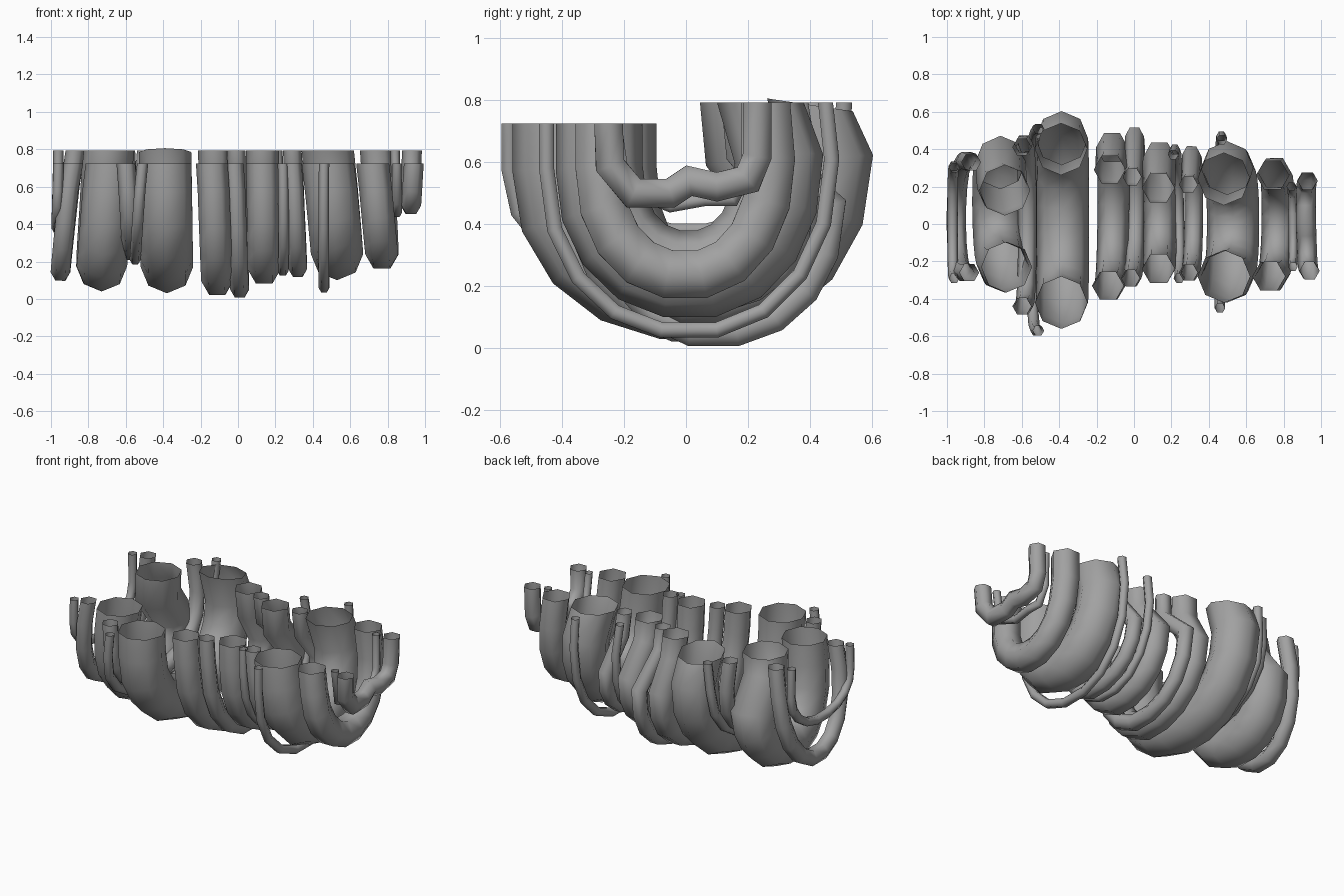
import bpy, bmesh, math
from mathutils import Vector

if "Cube" in bpy.data.objects:
    bpy.data.objects.remove(bpy.data.objects["Cube"])

grey = bpy.data.materials.new("dark_grey")
grey.diffuse_color = (0.36, 0.36, 0.36, 1)
grey.use_nodes = True
grey.node_tree.nodes["Principled BSDF"].inputs["Base Color"].default_value = grey.diffuse_color

def sweep(name, pts, r, sides, tilt=0.0):
    """Open-ended hose swept along a path that lies mostly in the YZ plane."""
    bm = bmesh.new()
    rings = []
    n = len(pts)
    for i, p in enumerate(pts):
        k = 1
        if i == 0:
            t = Vector((0, 0, -1))
        elif i == n - 1:
            t = Vector((0, -tilt, 1)).normalized()
        else:
            a, b = (p - pts[i - 1]).normalized(), (pts[i + 1] - p).normalized()
            t = (a + b).normalized()
            k = 1 / max(0.85, t.dot(a))
        u = Vector((1, 0, 0))
        u = (u - t * u.dot(t)).normalized()
        v = t.cross(u)
        ring = []
        for s in range(sides):
            an = 2 * math.pi * s / sides
            ring.append(bm.verts.new(p + u * r * math.cos(an) + v * r * k * math.sin(an)))
        rings.append(ring)
    for a, b in zip(rings, rings[1:]):
        for s in range(sides):
            q = (s + 1) % sides
            bm.faces.new((a[s], a[q], b[q], b[s]))
    bmesh.ops.recalc_face_normals(bm, faces=bm.faces)
    me = bpy.data.meshes.new(name)
    bm.to_mesh(me)
    bm.free()
    me.materials.append(grey)
    ob = bpy.data.objects.new(name, me)
    bpy.context.collection.objects.link(ob)
    for o in bpy.context.selected_objects:
        o.select_set(False)
    ob.select_set(True)
    bpy.context.view_layer.objects.active = ob
    bpy.ops.object.shade_smooth_by_angle(angle=math.radians(62))

def with_x(yz, xs):
    """Add a sideways drift: front end, belly, back end."""
    out = []
    for i, (y, z) in enumerate(yz):
        t = i / (len(yz) - 1)
        w = math.sin(math.pi * t) ** 0.8 if 0 < t < 1 else 0
        out.append(Vector((xs[0] * (1 - t) + xs[2] * t
                           + w * (xs[1] - (xs[0] + xs[2]) / 2), y, z)))
    return out

def hanging(name, r, xs, yf, ytop, ymid, zbot, tilt=0.0):
    """U-shaped hose: front leg, rounded belly, kinked back leg."""
    bulge = abs(ymid - ytop) > 0.09
    zf, zb = 0.58, 0.46 if bulge else 0.61
    zb = max(zb, zbot + r + 0.1)
    yz = [(yf, 0.725)]
    c, h, low = (yf + ymid) / 2, (ymid - yf) / 2, zbot + r
    for i in range(10):
        a = math.pi * i / 9
        top = zf if i < 5 else zb
        co, si = math.cos(a), max(0, math.sin(a))
        y = c - h * math.copysign(abs(co) ** 0.94, co)
        yz.append((y, top - (top - low) * min(1, (si * 1.015) ** 0.92)))
    if bulge:
        yz.append((ytop + 0.015, 0.64))
    yz.append((ytop, 0.785 if tilt else 0.793))
    sweep(name, with_x(yz, xs), r, 8 if r > 0.1 else 6, tilt)

# radius, x (front, belly, back), y front, y back top, y back bulge, lowest z
hoses = [
    (0.028, (-0.96, -0.97, -0.96), -0.29, 0.30, 0.31, 0.35),
    (0.052, (-0.88, -0.95, -0.87), -0.26, 0.33, 0.34, 0.09),
    (0.135, (-0.68, -0.73, -0.69), -0.23, 0.18, 0.33, 0.04),
    (0.050, (-0.60, -0.57, -0.60), -0.44, 0.41, 0.43, 0.20),
    (0.030, (-0.51, -0.55, -0.51), -0.57, 0.51, 0.50, 0.18),
    (0.140, (-0.39, -0.38, -0.39), -0.42, 0.40, 0.46, 0.03, -0.15),
    (0.085, (-0.14, -0.11, -0.13), -0.33, 0.29, 0.41, 0.01),
    (0.050, (-0.02, 0.01, -0.01), -0.29, 0.25, 0.47, 0.00),
    (0.088, (0.13, 0.14, 0.13), -0.24, 0.19, 0.355, 0.07),
    (0.028, (0.24, 0.24, 0.21), -0.29, 0.37, 0.40, 0.12),
    (0.050, (0.29, 0.32, 0.29), -0.26, 0.21, 0.37, 0.11),
    (0.140, (0.48, 0.53, 0.48), -0.28, 0.24, 0.30, 0.10),
    (0.028, (0.46, 0.46, 0.47), -0.45, 0.45, 0.47, 0.03),
    (0.088, (0.72, 0.77, 0.74), -0.28, 0.26, 0.275, 0.15),
]
for i, h in enumerate(hoses):
    hanging("hanging_hose_%02d" % (i + 1), *h)

# Short, wavy end hoses
sweep("wavy_hose", with_x([(-0.25, 0.725), (-0.245, 0.59), (-0.17, 0.5), (-0.05, 0.5),
      (0.01, 0.54), (0.1, 0.52), (0.2, 0.545), (0.23, 0.62), (0.23, 0.793)],
      (0.94, 0.92, 0.93)), 0.053, 6)
sweep("thin_wavy_hose", with_x([(-0.23, 0.725), (-0.2, 0.52), (-0.05, 0.46), (0.06, 0.48),
      (0.15, 0.48), (0.2, 0.58), (0.2, 0.793)], (0.85, 0.85, 0.84)), 0.025, 6)
